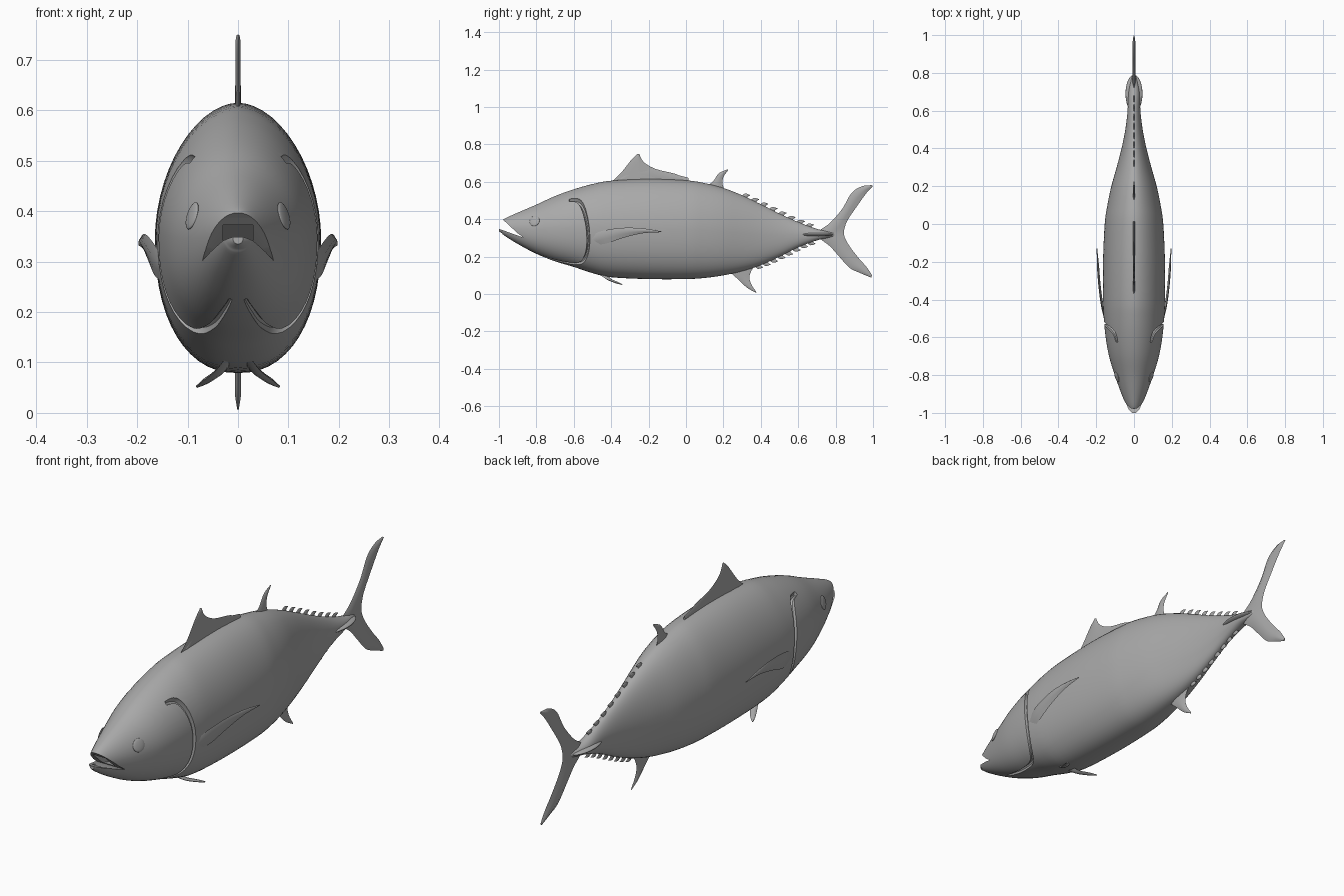
import bpy, bmesh
from math import sin, cos, pi, radians
from mathutils import Vector

if "Cube" in bpy.data.objects:
    bpy.data.objects.remove(bpy.data.objects["Cube"])

grey = bpy.data.materials.new("fish grey")
grey.use_nodes = True
grey.diffuse_color = (0.4, 0.4, 0.4, 1)
grey.node_tree.nodes["Principled BSDF"].inputs["Base Color"].default_value = (0.4, 0.4, 0.4, 1)


def spline(points, steps):
    """Smooth curve through tuples of any length."""
    pts = [points[0]] + list(points) + [points[-1]]
    out = []
    for a, b, c, d in zip(pts, pts[1:], pts[2:], pts[3:]):
        for k in range(steps):
            t = k / steps
            out.append(tuple(0.5 * (2*q + (r-p)*t + (2*p-5*q+4*r-s)*t*t + (3*q-p-3*r+s)*t**3)
                             for p, q, r, s in zip(a, b, c, d)))
    return out + [tuple(points[-1])]


def loft(name, rings):
    """Closed skin over equal-sized rings, capped at both ends."""
    bm = bmesh.new()
    loops = [[bm.verts.new(p) for p in ring] for ring in rings]
    n = len(loops[0])
    for a, b in zip(loops, loops[1:]):
        for i in range(n):
            j = (i + 1) % n
            bm.faces.new((a[i], a[j], b[j], b[i]))
    bm.faces.new(loops[0])
    bm.faces.new(loops[-1])
    bmesh.ops.recalc_face_normals(bm, faces=bm.faces)
    mesh = bpy.data.meshes.new(name)
    bm.to_mesh(mesh)
    bm.free()
    mesh.materials.append(grey)
    obj = bpy.data.objects.new(name, mesh)
    bpy.context.collection.objects.link(obj)
    return obj


def activate(obj):
    bpy.ops.object.select_all(action='DESELECT')
    obj.select_set(True)
    bpy.context.view_layer.objects.active = obj


def smooth(obj, angle=40):
    activate(obj)
    bpy.ops.object.shade_smooth_by_angle(angle=radians(angle))


def cut(target, cutter):
    cutter.hide_render = True
    mod = target.modifiers.new("cut", 'BOOLEAN')
    mod.operation, mod.solver, mod.object = 'DIFFERENCE', 'EXACT', cutter
    activate(target)
    bpy.ops.object.modifier_apply(modifier=mod.name)
    bpy.data.objects.remove(cutter)


def fin(name, lead, trail, thick, normal=(1, 0, 0), steps=5):
    """Lens-section blade between a leading and a trailing edge."""
    def full(p):
        return p if len(p) == 3 else (0, *p)
    lead = spline([full(p) for p in lead], steps)
    trail = spline([full(p) for p in trail], steps)
    normal = Vector(normal).normalized()
    rings = []
    for k, (a, b) in enumerate(zip(lead, trail)):
        a, b = Vector(a), Vector(b)
        h = normal * min(thick * 0.5, (b - a).length * 0.2 + 0.0008)
        mid = a.lerp(b, 0.3)
        rear = a.lerp(b, 0.65)
        rings.append([a, mid + h, rear + h * 0.7, b, rear - h * 0.7, mid - h])
    obj = loft(name, rings)
    smooth(obj, 60)
    return obj


# Body stations: y, top, bottom, half width
stations = spline([
    (-1.0, .357, .335, .010), (-.985, .385, .325, .026), (-.97, .403, .312, .036),
    (-.9, .435, .268, .066), (-.8, .478, .215, .102), (-.7, .524, .175, .132),
    (-.6, .56, .145, .150), (-.5, .588, .112, .160), (-.4, .606, .09, .164),
    (-.2, .615, .08, .164), (0, .608, .08, .155), (.1, .593, .086, .141),
    (.2, .567, .1, .12), (.3, .528, .122, .092), (.4, .48, .155, .066),
    (.5, .43, .2, .046), (.6, .385, .25, .034), (.7, .348, .287, .03),
    (.76, .335, .3, .018), (.8, .325, .31, .004)], 4)


def station(y):
    for a, b in zip(stations, stations[1:]):
        if y <= b[0]:
            t = (y - a[0]) / (b[0] - a[0])
            return [p + (q - p) * t for p, q in zip(a, b)]
    return stations[-1]


def skin(sec, angle):
    """Point of the egg-shaped section at an angle from the side."""
    y, top, low, w = sec
    s, c = sin(angle), cos(angle)
    p = 1.08 if s > 0 else 0.88
    z = (top + low) / 2 + (top - low) / 2 * abs(s) ** p * (1 if s > 0 else -1)
    return Vector((w * abs(c) ** p * (1 if c > 0 else -1), y, z))


body = loft("body", [[skin(s, 2 * pi * i / 56) for i in range(56)] for s in stations])


# Open mouth and its inner cavity
def prism(name, outline, half):
    return loft(name, [[(x, y, z) for y, z in outline] for x in (-half, half)])


cut(body, prism("mouth_cutter", [(-1.1, .385), (-.87, .302), (-.9, .325), (-.966, .386), (-1.1, .5)], .3))
cut(body, prism("throat_cutter", [(-.96, .33), (-.84, .30), (-.82, .325), (-.95, .378)], .03))

# Gill slits running from behind the cheek to the throat
gill_path = spline([(-.625, 50, .012), (-.575, 44, .017), (-.54, 22, .014), (-.522, -10, .012),
                    (-.535, -38, .012), (-.575, -60, .012), (-.65, -70, .011),
                    (-.75, -77, .009), (-.82, -83, .005)], 5)
for side in (1, -1):
    centres = [skin(station(y), radians(a)) for y, a, r in gill_path]
    rings = []
    for i, (c, (y, a, r)) in enumerate(zip(centres, gill_path)):
        along = (centres[min(i + 1, len(centres) - 1)] - centres[max(i - 1, 0)]).normalized()
        out = Vector((c.x, 0, c.z - .34)).normalized()
        across = along.cross(out).normalized()
        out = across.cross(along)
        ring = [c + across * r * .7 * cos(k * pi / 4) + out * r * 1.3 * sin(k * pi / 4) for k in range(8)]
        rings.append([(p.x * side, p.y, p.z) for p in ring])
    cut(body, loft("gill_cutter", rings))
smooth(body, 35)


# Flattened ellipsoids for eyes and tail keel
def ellipsoid(name, location, scale, direction=(0, 0, 1)):
    bpy.ops.mesh.primitive_uv_sphere_add(segments=24, ring_count=12, location=location)
    obj = bpy.context.object
    obj.name = name
    obj.scale = scale
    obj.rotation_euler = Vector(direction).to_track_quat('Z', 'Y').to_euler()
    obj.data.materials.append(grey)
    smooth(obj)


eye = skin(station(-.81), radians(22))
for side, label in ((1, "left"), (-1, "right")):
    ellipsoid(label + "_eye", (eye.x * side, eye.y, eye.z), (.028, .028, .006), (side, -.35, .3))
ellipsoid("tail_keel", (0, .69, .318), (.045, .1, .012))

# Fins along the back and belly
fin("front_dorsal_fin",
    [(-.41, .59), (-.35, .645), (-.29, .72), (-.258, .75)][::-1] + [(-.41, .585)],
    [(-.25, .748), (-.225, .705), (-.16, .668), (-.05, .64), (.015, .622)][:4] + [(.015, .6)], .009)
fin("front_dorsal_web", [(-.38, .595), (-.3, .66), (-.2, .675), (-.08, .645), (.012, .622)],
    [(-.38, .59), (-.3, .59), (-.2, .59), (-.08, .59), (.015, .59)], .008)
fin("rear_dorsal_fin", [(.1, .57), (.145, .603), (.175, .645), (.223, .667)],
    [(.215, .54), (.196, .585), (.2, .625), (.225, .662)], .012)
fin("anal_fin", [(.22, .13), (.28, .077), (.325, .035), (.375, .006)],
    [(.37, .16), (.34, .1), (.348, .055), (.377, .01)], .012)

# Crescent tail
fin("tail_fin",
    [(.99, .582), (.94, .576), (.885, .54), (.835, .455), (.77, .38), (.7, .32),
     (.77, .255), (.815, .205), (.875, .14), (.93, .113), (.99, .088)],
    [(1.0, .578), (.965, .54), (.925, .485), (.867, .4), (.85, .36), (.845, .33),
     (.85, .3), (.875, .255), (.925, .19), (.965, .145), (.995, .1)], .016)

# Rows of hooked finlets
for i in range(8):
    for name, start, edge, sign in (("upper", .3, 1, 1), ("lower", .37, 2, -1)):
        y = start + i * (.69 - start) / 8
        z = station(y)[edge]
        fin(name + "_finlet_%d" % (i + 1),
            [(y - .012, z - .012 * sign), (y + .014, z + .009 * sign), (y + .042, z + .002 * sign)],
            [(y + .036, z - .04 * sign), (y + .028, z - .012 * sign), (y + .043, z)], .007, steps=3)

# Paired side and belly fins
for side, label in ((1, "left"), (-1, "right")):
    fin(label + "_pectoral_fin",
        [(side * x, y, z) for x, y, z in
         ((.152, -.51, .31), (.168, -.45, .337), (.183, -.34, .354), (.191, -.23, .351), (.196, -.13, .335))],
        [(side * x, y, z) for x, y, z in
         ((.15, -.48, .262), (.165, -.42, .272), (.178, -.33, .302), (.188, -.23, .325), (.196, -.13, .331))],
        .012, (1, -.12 * side, 0))
    fin(label + "_pelvic_fin",
        [(side * x, y, z) for x, y, z in ((.02, -.48, .115), (.045, -.43, .083), (.07, -.38, .063), (.083, -.345, .052))],
        [(side * x, y, z) for x, y, z in ((.012, -.42, .1), (.03, -.395, .078), (.055, -.36, .062), (.08, -.338, .051))],
        .012, (.4 * side, .2, 1))
